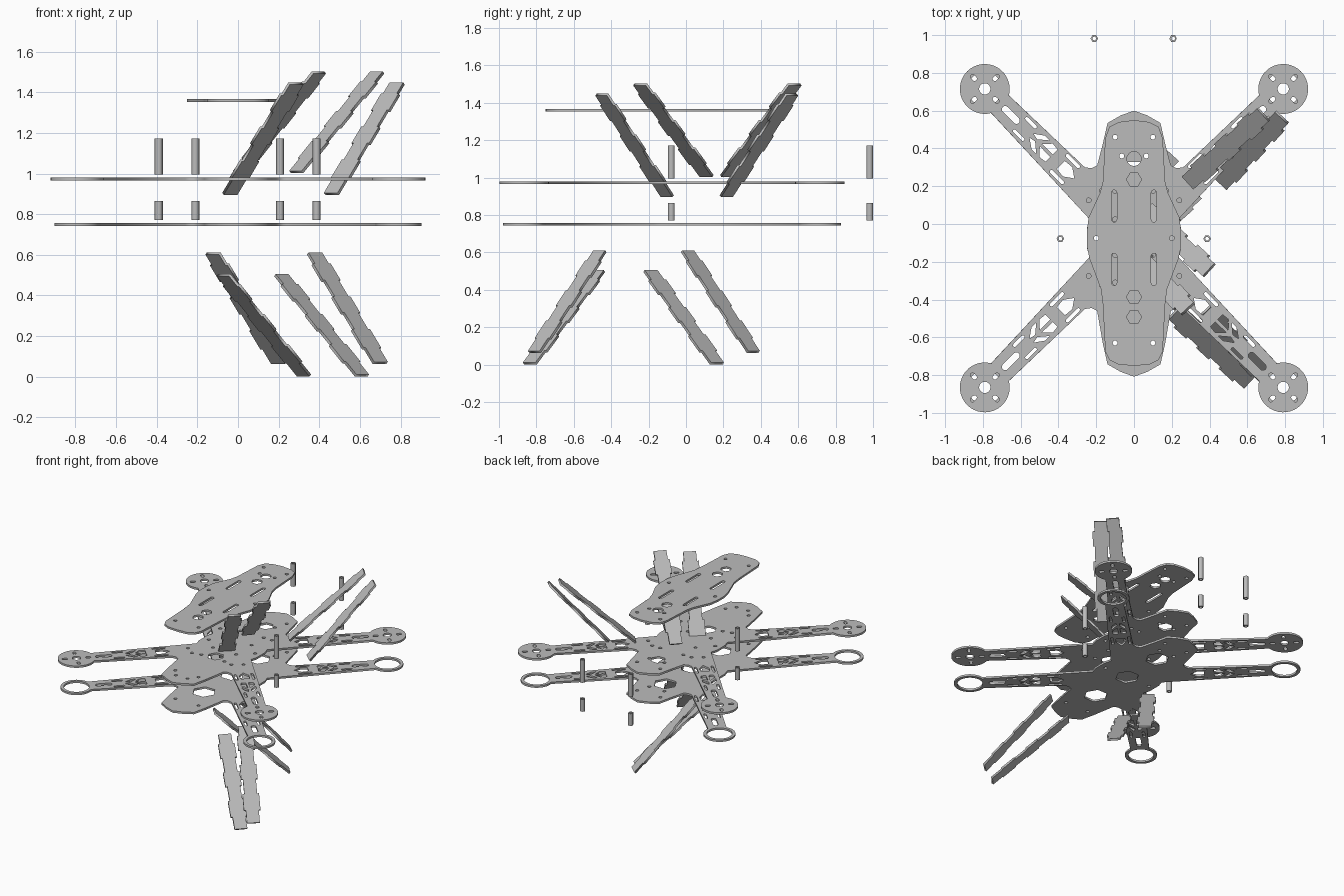
import bpy, math
from mathutils import Vector, Matrix

cube = bpy.data.objects.get("Cube")
if cube:
    bpy.data.objects.remove(cube, do_unlink=True)

grey = bpy.data.materials.new("plain grey")
grey.use_nodes = True
grey.diffuse_color = (0.5, 0.5, 0.5, 1)
grey.node_tree.nodes["Principled BSDF"].inputs["Base Color"].default_value = (0.5, 0.5, 0.5, 1)

CY = -0.075        # centre of the airframe along y
MOTOR = 0.79       # motor offset from that centre
SHEET = 0.015


def sheet(name, loops, thickness, matrix):
    """Cut a flat sheet: first loop is the outline, the others are holes."""
    cu = bpy.data.curves.new(name, 'CURVE')
    cu.dimensions = '2D'
    cu.fill_mode = 'BOTH'
    cu.extrude = thickness / 2
    for loop in loops:
        sp = cu.splines.new('POLY')
        sp.points.add(len(loop) - 1)
        for p, (x, y) in zip(sp.points, loop):
            p.co = (x, y, 0, 1)
        sp.use_cyclic_u = True
    tmp = bpy.data.objects.new(name + "_curve", cu)
    bpy.context.collection.objects.link(tmp)
    bpy.context.view_layer.update()
    mesh = bpy.data.meshes.new_from_object(tmp.evaluated_get(bpy.context.evaluated_depsgraph_get()))
    bpy.data.objects.remove(tmp, do_unlink=True)
    bpy.data.curves.remove(cu)
    mesh.name = name
    mesh.materials.clear()
    mesh.materials.append(grey)
    ob = bpy.data.objects.new(name, mesh)
    ob.matrix_world = matrix
    bpy.context.collection.objects.link(ob)
    return ob


def ngon(x, y, r, n=16, turn=0.0):
    return [(x + r * math.cos(turn + 2 * math.pi * i / n),
             y + r * math.sin(turn + 2 * math.pi * i / n)) for i in range(n)]


def slot(x, y, length, r, angle=0.0):
    """Rounded slot centred on x, y."""
    pts = []
    for side in (0, 1):
        for i in range(7):
            a = -math.pi / 2 + math.pi * (i / 6 + side)
            px = (length / 2 - r) * (1 - 2 * side) + r * math.cos(a)
            py = r * math.sin(a)
            pts.append((x + px * math.cos(angle) - py * math.sin(angle),
                        y + px * math.sin(angle) + py * math.cos(angle)))
    return pts


def arm(u, v):
    """Arm coordinates: u inward from the motor, v across."""
    k = math.sqrt(0.5)
    return (MOTOR - k * u - k * v, MOTOR - k * u + k * v)


def frame_outline(radius):
    half = math.asin(0.066 / radius)
    arc = []
    for i in range(33):
        a = half + (2 * math.pi - 2 * half) * i / 32
        arc.append(arm(radius * math.cos(a), radius * math.sin(a)))

    def quadrant(tail):
        nose = [(0, 0.675 + tail), (0.07, 0.65 + tail), (0.14, 0.61 + tail),
                (0.165, 0.5 + tail), (0.195, 0.385), (0.225, 0.37), (0.26, 0.375)]
        return nose + arc + [(0.235, 0.1), (0.25, 0.05)]
    right = quadrant(0) + [(x, -y) for x, y in reversed(quadrant(0.058))]
    return right + [(-x, y) for x, y in reversed(right[1:-1])]


def frame_plate(name, z, radius, arm_holes, body_holes):
    loops = [frame_outline(radius)]
    for sx in (1, -1):
        for sy in (1, -1):
            for hole in arm_holes:
                loops.append([(sx * x, sy * y) for x, y in (arm(*p) for p in hole)])
    loops += body_holes
    return sheet(name, loops, SHEET, Matrix.Translation((0, CY, z)))


# Lightening holes shared by all arms
truss = [slot(0.195, 0, 0.12, 0.018)]
for s in (1, -1):
    truss += [slot(0.3, 0.046 * s, 0.08, 0.009), slot(0.6, 0.06 * s, 0.1, 0.009),
              [(0.35, 0.015 * s), (0.4, 0.05 * s), (0.435, 0.05 * s), (0.385, 0.008 * s)],
              [(0.46, 0.05 * s), (0.5, 0.045 * s), (0.5, 0.01 * s), (0.42, 0.008 * s)]]
truss += [[(0.57, -0.03), (0.57, 0.03), (0.62, 0.035), (0.67, 0), (0.62, -0.035)]]
mount = [ngon(0, 0, 0.03, 20)] + [
    slot(0.084 * math.cos(a), 0.084 * math.sin(a), 0.04, 0.012, a)
    for a in (i * math.pi / 2 for i in range(4))]


def pairs(points, r=0.013):
    return [ngon(s * x, y, r, 10) for x, y in points for s in (1, -1)]


screws = [(0.1, 0.535), (0.065, 0.435), (0.2, 0), (0.1, -0.555)]
dots = [(0.1, 0.25), (0.1, 0.1), (0.1, -0.09), (0.1, -0.235), (0.17, 0.25),
        (0.17, -0.25), (0.24, 0.2), (0.24, -0.2), (0.05, -0.62)]

# Main plate with motor mounts, lower plate with open rings
frame_plate("main_plate", 0.972, 0.132, mount + truss,
            [ngon(0, 0.42, 0.055, 6), ngon(0, -0.2, 0.06, 6)] + pairs(screws + dots))
frame_plate("lower_plate", 0.75, 0.113, [ngon(0, 0, 0.09, 32)] + truss,
            [ngon(0, y, 0.085, 6) for y in (0.33, 0, -0.345)] + pairs(screws))

# Top plate
side = [(0, 0.625), (0.08, 0.615), (0.13, 0.59), (0.152, 0.53), (0.165, 0.3), (0.18, 0.24),
        (0.24, 0.11), (0.25, 0.03), (0.25, -0.04), (0.235, -0.11), (0.175, -0.27),
        (0.165, -0.35), (0.152, -0.6), (0.13, -0.645), (0.08, -0.67), (0, -0.675)]
top_holes = [ngon(0, 0.42, 0.038), ngon(0, 0.31, 0.04, 6),
             ngon(0, -0.312, 0.04, 6), ngon(0, -0.418, 0.04, 6)] + pairs(screws)
top_holes += [slot(s * 0.105, y, 0.17, 0.014, math.pi / 2) for s in (1, -1) for y in (0.17, -0.165)]
sheet("top_plate", [side + [(-x, y) for x, y in reversed(side[1:-1])]] + top_holes,
      SHEET, Matrix.Translation((0, CY, 1.36)))


# Tabbed arm stiffeners, each slanted between two end points
def stiffener(name, low, high):
    a, b = Vector(low), Vector(high)
    d = b - a
    length = d.length
    d.normalize()
    across = Vector((d.y, -d.x, 0)).normalized()
    w, tab = 0.046, 0.013
    edge = [(0, w)]
    for t0, t1 in ((0.13, 0.3), (0.45, 0.6), (0.75, 0.9)):
        edge += [(t0 * length, w), (t0 * length, w + tab),
                 (t1 * length, w + tab), (t1 * length, w)]
    edge.append((length, w))
    outline = edge + [(x, -y) for x, y in reversed(edge)]
    m = Matrix((d, across, d.cross(across))).transposed().to_4x4()
    m.translation = a
    sheet(name, [outline], SHEET, m)


bars = [("upper_stiffener_front_inner", (-0.04, -0.10, 0.9), (0.285, -0.45, 1.443)),
        ("upper_stiffener_front_outer", (0.01, 0.11, 1.008), (0.398, -0.245, 1.497)),
        ("upper_stiffener_back_inner", (0.287, 0.22, 1.008), (0.685, 0.58, 1.497)),
        ("upper_stiffener_back_outer", (0.46, 0.215, 0.9), (0.783, 0.565, 1.443)),
        ("lower_stiffener_back_inner", (0.2, 0.36, 0.068), (-0.123, 0.008, 0.606)),
        ("lower_stiffener_back_outer", (0.325, 0.165, 0.006), (-0.071, -0.19, 0.5)),
        ("lower_stiffener_front_inner", (0.61, -0.835, 0.006), (0.213, -0.47, 0.5)),
        ("lower_stiffener_front_outer", (0.70, -0.81, 0.068), (0.377, -0.46, 0.606))]
for bar in bars:
    stiffener(*bar)

# Tall and short hollow hexagonal standoffs
for i, (x, y) in enumerate([(-0.21, 0.982), (0.207, 0.982), (-0.39, -0.078), (0.387, -0.078)]):
    for kind, z0, z1 in (("tall", 0.995, 1.172), ("short", 0.77, 0.865)):
        sheet(f"{kind}_standoff_{i + 1}", [ngon(0, 0, 0.02, 6), ngon(0, 0, 0.01, 12)],
              z1 - z0, Matrix.Translation((x, y, (z0 + z1) / 2)))
